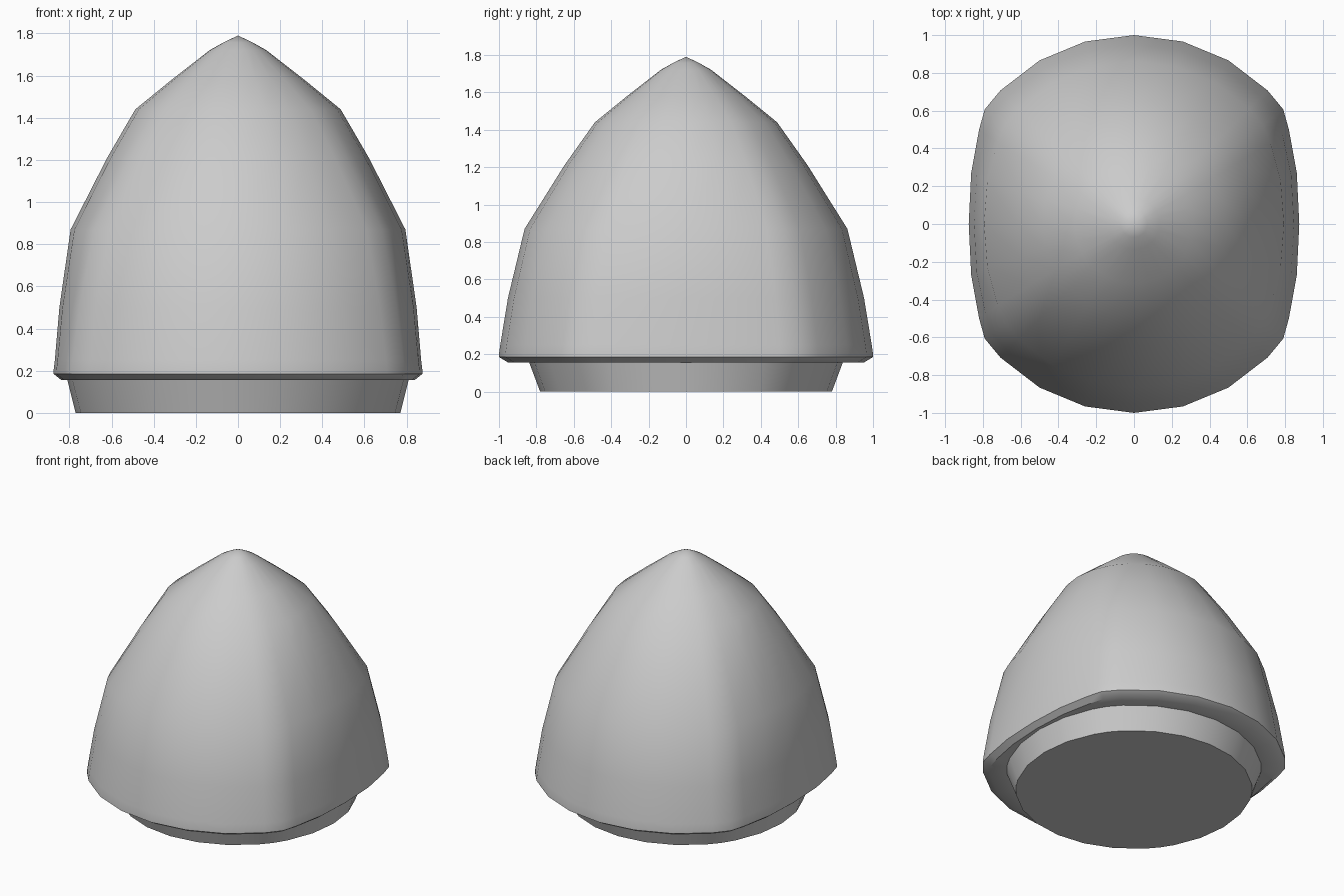
import bpy, bmesh, math

if "Cube" in bpy.data.objects:
    bpy.data.objects.remove(bpy.data.objects["Cube"])

# cross-section: 24-sided unit circle with flattened sides (quarter, from +x to +y)
ROUND = [(math.cos(math.radians(a)), math.sin(math.radians(a))) for a in (0, 15, 30, 37.5, 45, 60, 75, 90)]
FLAT = [(0.875, 0), (0.862, 0.27), (0.82, 0.5), (0.79, 0.607)] + ROUND[4:]

# rings: height, radius, amount of side flattening
BASE = [(0, 0.78, 0.1), (0.16, 0.84, 0.28)]
LIP = [(0.155, 0.95, 0.95), (0.185, 1.0, 1), (0.2, 1.0, 1)]
DOME = [(0.25, 0.993, 1), (0.5, 0.952, 0.88), (0.87, 0.863, 0.64), (1.21, 0.65, 0.36),
        (1.44, 0.487, 0), (1.58, 0.315, 0), (1.72, 0.135, 0), (1.757, 0.07, 0)]
TIP = 1.79


def section(z, r, f):
    q = [(r * (a[0] + (b[0] - a[0]) * f), r * (a[1] + (b[1] - a[1]) * f)) for a, b in zip(ROUND, FLAT)]
    half = q + [(-x, y) for x, y in reversed(q[:-1])]
    return [(x, y, z) for x, y in half + [(-x, -y) for x, y in half[1:-1]]]


# one continuous lofted body: base, lip, dome, pointed tip
bm = bmesh.new()
rings = [[bm.verts.new(p) for p in section(*s)] for s in BASE + LIP + DOME]
n = len(rings[0])
for lo, hi in zip(rings, rings[1:]):
    for i in range(n):
        j = (i + 1) % n
        bm.faces.new((lo[i], lo[j], hi[j], hi[i]))
bm.faces.new(list(reversed(rings[0])))
tip = bm.verts.new((0, 0, TIP))
for i in range(n):
    bm.faces.new((rings[-1][i], rings[-1][(i + 1) % n], tip))
bmesh.ops.recalc_face_normals(bm, faces=bm.faces[:])

mesh = bpy.data.meshes.new("pointed_dome")
bm.to_mesh(mesh)
bm.free()
obj = bpy.data.objects.new("pointed_dome", mesh)
bpy.context.collection.objects.link(obj)
bpy.context.view_layer.objects.active = obj
obj.select_set(True)
bpy.ops.object.shade_smooth_by_angle(angle=math.radians(35))
